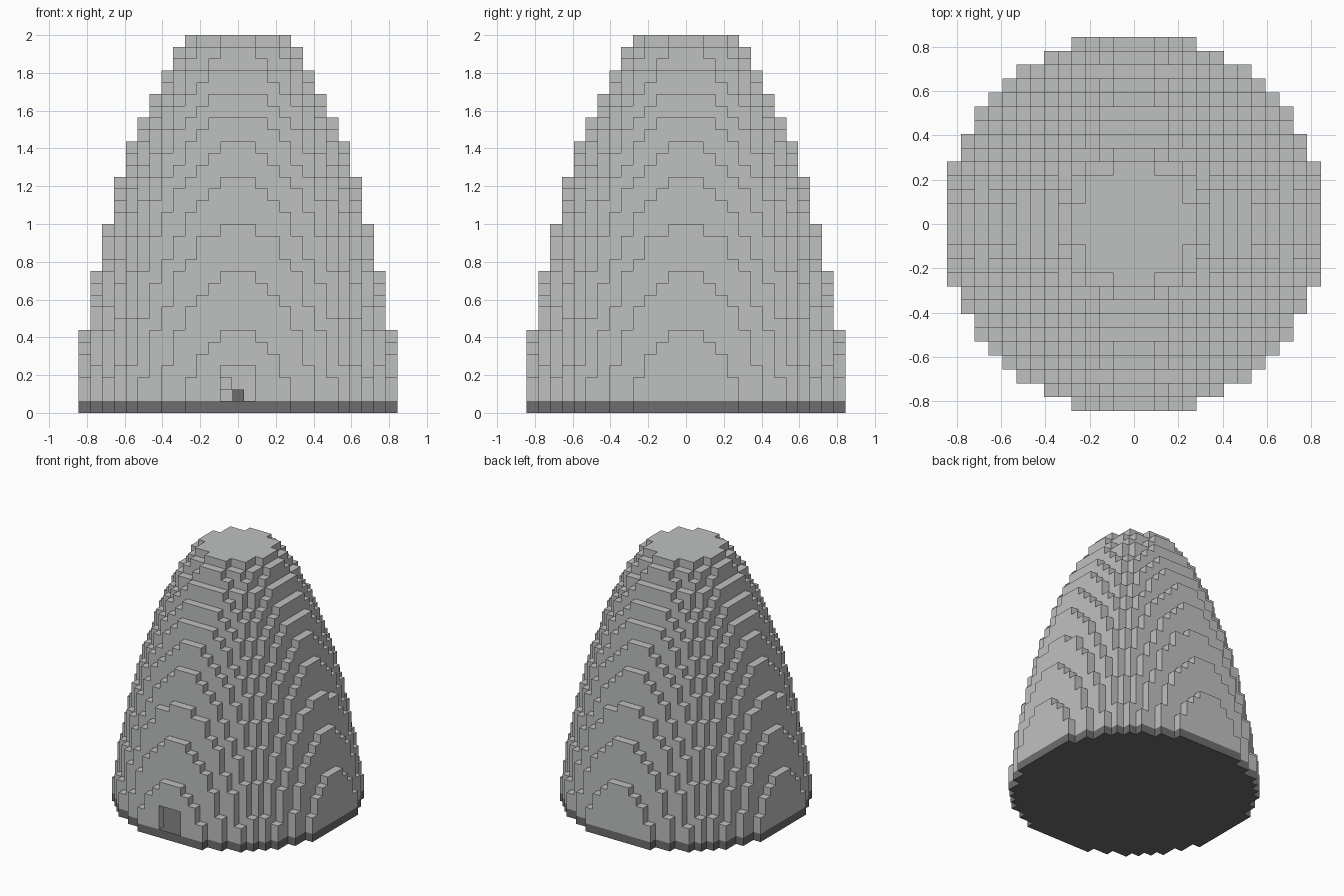
import bpy
import bmesh
from mathutils import Vector

cube = bpy.data.objects.get("Cube")
if cube:
    bpy.data.objects.remove(cube, do_unlink=True)

UNIT = 1 / 16      # edge of one block
LAYERS = 32
REACH = range(-13, 14)
SIDES = [Vector(d) for d in ((1, 0, 0), (-1, 0, 0), (0, 1, 0),
                             (0, -1, 0), (0, 0, 1), (0, 0, -1))]


def material(name, color):
    mat = bpy.data.materials.new(name)
    mat.diffuse_color = (*color, 1)
    mat.use_nodes = True
    bsdf = mat.node_tree.nodes["Principled BSDF"]
    bsdf.inputs["Base Color"].default_value = (*color, 1)
    bsdf.inputs["Roughness"].default_value = 0.9
    return mat


def inside(i, j, k):
    """True when a block lies within the rounded dome outline."""
    radius_sq = min(192, 199.2 - 3.65 * k - 0.062 * k * k)
    return 1 <= k <= LAYERS and i * i + j * j <= radius_sq


def neighbours(cell):
    return [tuple(int(a + b) for a, b in zip(cell, d)) for d in SIDES]


def build_blocks(name, cells, occupied, mat):
    """Make one mesh from blocks, keeping only the exposed faces."""
    bm = bmesh.new()
    corners = {}

    def corner(p):
        key = tuple(round(2 * c) for c in p)
        if key not in corners:
            corners[key] = bm.verts.new(Vector(p) * UNIT)
        return corners[key]

    for cell in sorted(cells):
        centre = Vector(cell) - Vector((0, 0, 0.5))
        for d, other in zip(SIDES, neighbours(cell)):
            if other in occupied:
                continue
            u = Vector((d.y, d.z, d.x))
            v = d.cross(u)
            ring = [centre + (d + u * a + v * b) / 2
                    for a, b in ((-1, -1), (1, -1), (1, 1), (-1, 1))]
            bm.faces.new([corner(p) for p in ring])
    mesh = bpy.data.meshes.new(name)
    bm.to_mesh(mesh)
    bm.free()
    mesh.materials.append(mat)
    obj = bpy.data.objects.new(name, mesh)
    bpy.context.collection.objects.link(obj)
    return obj


stone = material("light grey stone", (0.52, 0.53, 0.525))
dark = material("dark grey stone", (0.155, 0.155, 0.155))

# Solid outline, split into floor slab and hollow wall
solid = {(i, j, k) for i in REACH for j in REACH
         for k in range(1, LAYERS + 1) if inside(i, j, k)}
floor = {c for c in solid if c[2] == 1}
wall = {c for c in solid - floor
        if any(n not in solid for n in neighbours(c))}

# Doorway through the front wall
wall -= {(i, -13, k) for i in (-1, 0, 1) for k in (2, 3, 4)}

# Inner steps and a dark block seen through the doorway
steps = {(-1, 0, 2), (-1, 1, 2), (-1, 1, 3)}
block = {(0, 0, 2)}

occupied = floor | wall | steps | block
for name, cells, mat in (("floor_slab", floor, dark),
                         ("dome_wall", wall, stone),
                         ("inner_steps", steps, stone),
                         ("inner_block", block, dark)):
    build_blocks(name, cells, occupied, mat)
